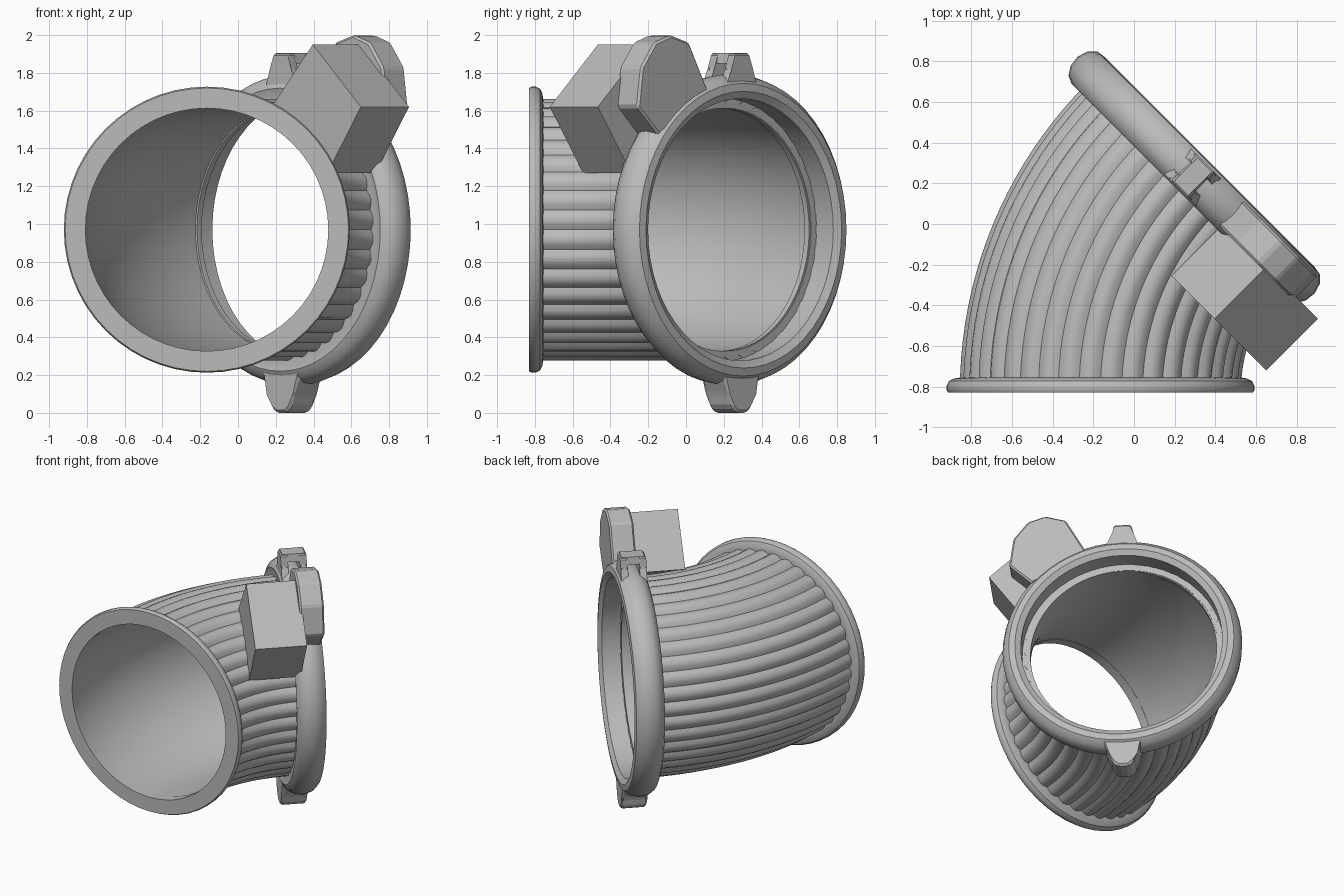
import bpy, bmesh, math
from mathutils import Vector

if "Cube" in bpy.data.objects:
    bpy.data.objects.remove(bpy.data.objects["Cube"], do_unlink=True)

gray = bpy.data.materials.new("plain gray")
gray.use_nodes = True
gray.diffuse_color = (0.5, 0.5, 0.5, 1)
gray.node_tree.nodes["Principled BSDF"].inputs["Base Color"].default_value = (0.5, 0.5, 0.5, 1)

TAU = 2 * math.pi
MID_Z = 0.97                 # height of the duct axis
FRONT_X, FRONT_Y = -0.165, -0.83
BEND = 1.45                  # radius of the 45 degree elbow
OUTLET = 0.046               # sideways position of the outlet axis
S = math.sqrt(0.5)


def angled(t, z, n):
    """Point in the outlet frame: t across the opening, z up, n outward."""
    return Vector(((t + n) * S, (n - t) * S, z))


def finish(name, bm, smooth=35):
    bmesh.ops.recalc_face_normals(bm, faces=bm.faces)
    mesh = bpy.data.meshes.new(name)
    bm.to_mesh(mesh)
    bm.free()
    mesh.materials.append(gray)
    ob = bpy.data.objects.new(name, mesh)
    bpy.context.collection.objects.link(ob)
    if smooth:
        bpy.ops.object.select_all(action='DESELECT')
        ob.select_set(True)
        bpy.context.view_layer.objects.active = ob
        bpy.ops.object.shade_smooth_by_angle(angle=math.radians(smooth))
    return ob


def loft(name, loops, smooth=35):
    """Join closed loops into a solid ring; the last loop meets the first."""
    bm = bmesh.new()
    rows = [[bm.verts.new(p) for p in loop] for loop in loops]
    for i, a in enumerate(rows):
        b = rows[(i + 1) % len(rows)]
        for j in range(len(a)):
            k = (j + 1) % len(a)
            bm.faces.new((a[j], a[k], b[k], b[j]))
    return finish(name, bm, smooth)


def lathe(name, profile, place, steps=56):
    loops = [[place(r * math.cos(TAU * j / steps), r * math.sin(TAU * j / steps), d)
              for j in range(steps)] for r, d in profile]
    return loft(name, loops)


def prism(name, outline, n0, n1, bevel=0.0):
    """Extrude an outline lying parallel to the outlet plane."""
    bm = bmesh.new()
    low = [bm.verts.new(angled(t, z, n0)) for t, z in outline]
    high = [bm.verts.new(angled(t, z, n1)) for t, z in outline]
    bm.faces.new(low)
    bm.faces.new(high)
    for i in range(len(low)):
        k = (i + 1) % len(low)
        bm.faces.new((low[i], low[k], high[k], high[i]))
    if bevel:
        bmesh.ops.bevel(bm, geom=bm.edges[:], offset=bevel, segments=1, affect='EDGES')
    return finish(name, bm, 0)


# Curved duct with lengthwise ribs outside and a smooth bore
RIBS, PER_RIB, STEPS = 40, 4, 20
RIB_SHAPE = (0.672, 0.688, 0.694, 0.688)


def duct_loop(angle, ribbed):
    loop = []
    for j in range(RIBS * PER_RIB):
        r = RIB_SHAPE[j % PER_RIB] if ribbed else 0.645
        a = TAU * j / (RIBS * PER_RIB)
        reach = BEND - r * math.cos(a)
        loop.append(Vector((FRONT_X + BEND - reach * math.cos(angle),
                            FRONT_Y + 0.01 + reach * math.sin(angle),
                            MID_Z + r * math.sin(a))))
    return loop


angles = [math.pi / 4 * i / STEPS for i in range(STEPS + 1)]
loft("elbow_duct", [duct_loop(a, True) for a in angles]
     + [duct_loop(a, False) for a in reversed(angles)], 50)

# Flat front flange with a rounded rear edge
lathe("front_flange",
      [(0.643, 0), (0.75, 0), (0.757, 0.012), (0.757, 0.035), (0.745, 0.058),
       (0.72, 0.07), (0.685, 0.075), (0.643, 0.07)],
      lambda x, z, d: Vector((FRONT_X + x, FRONT_Y + d, MID_Z + z)))

# Rounded outlet ring with a recessed seat around the bore
rim = [(0.643, 0.29), (0.643, 0.325), (0.695, 0.325), (0.695, 0.43)]
for i in range(10):
    a = math.radians(130 - 31 * i)
    rim.append((0.745 + 0.08 * math.cos(a), 0.375 + 0.105 * math.sin(a)))
    if a < math.radians(-110):
        break
rim.append((0.68, 0.28))
lathe("outlet_ring", rim, lambda t, z, d: angled(OUTLET + t, MID_Z + z, d))

# Clamp housing: tilted box, and a faceted cover over the ring
prism("clamp_box", [(0.97, 1.62), (0.61, 1.95), (0.31, 1.63), (0.55, 1.5), (0.72, 1.27)],
      -0.05, 0.31)
prism("clamp_cover", [(0.82, 1.62), (0.79, 1.83), (0.69, 1.96), (0.57, 2.0), (0.43, 1.96),
                      (0.28, 1.69), (0.48, 1.60), (0.66, 1.47)], 0.29, 0.46, 0.012)

# Top lug: two ears joined by a cap
ear = [(-0.09, 1.7), (0.18, 1.7), (0.11, 1.82), (0.10, 1.9), (-0.02, 1.9), (-0.03, 1.83)]
for side, n0 in (("inner", 0.28), ("outer", 0.41)):
    prism("top_lug_ear_" + side, ear, n0, n0 + 0.05, 0.008)
prism("top_lug_cap", [(-0.02, 1.85), (0.10, 1.85), (0.09, 1.905), (-0.01, 1.905)], 0.29, 0.45)

# Bottom lug: tapered catch under the ring
prism("bottom_lug", [(-0.11, 0.23), (0.19, 0.23), (0.13, 0.1), (0.11, 0.03), (0.07, 0),
                     (0, 0), (-0.04, 0.03), (-0.05, 0.1)], 0.28, 0.46, 0.015)
